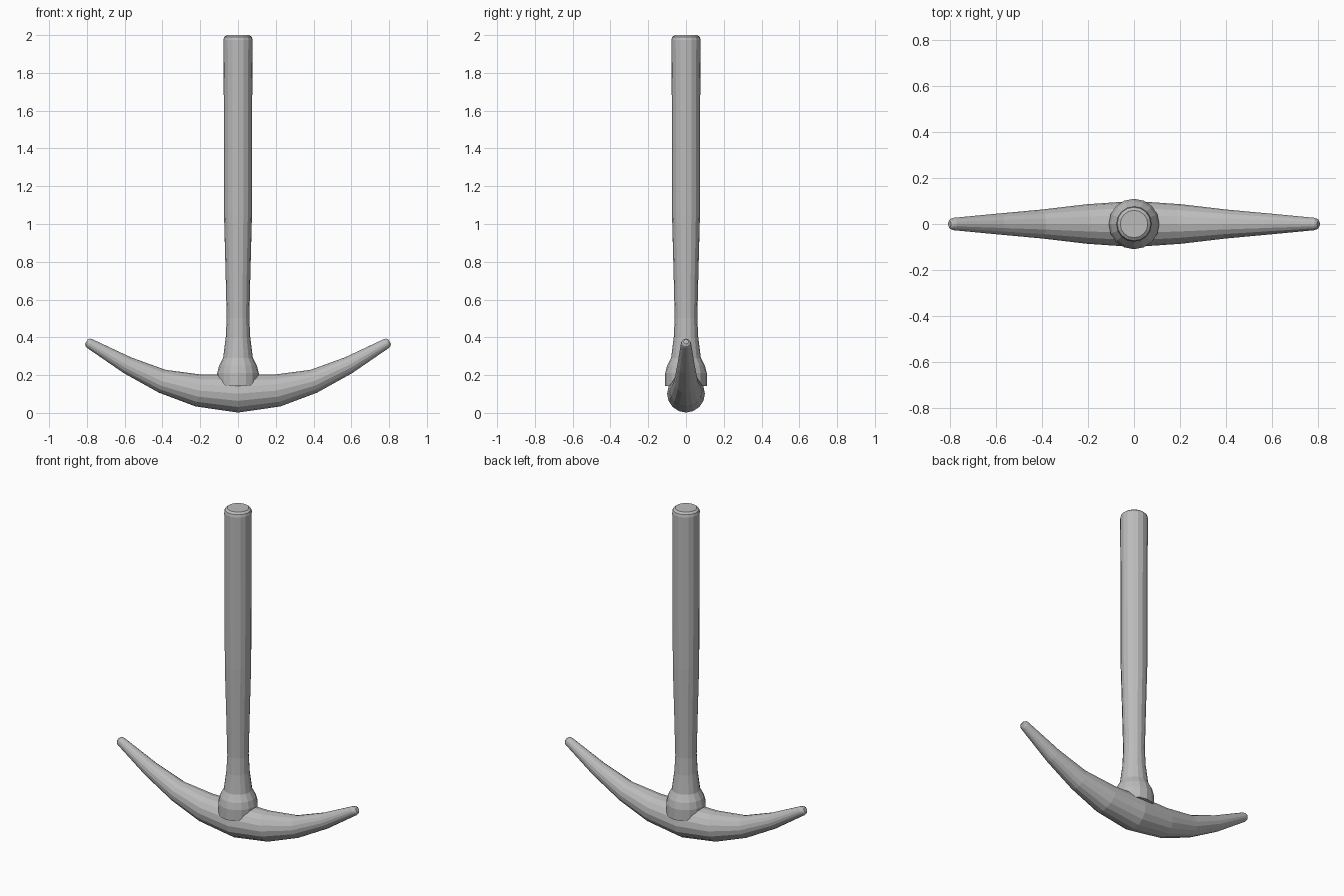
import bpy
import bmesh
from math import cos, sin, pi
from mathutils import Vector

SIDES = 16

cube = bpy.data.objects.get("Cube")
if cube:
    bpy.data.objects.remove(cube, do_unlink=True)

grey = bpy.data.materials.new("plain_grey")
grey.use_nodes = True
grey.diffuse_color = (0.5, 0.5, 0.5, 1)
grey.node_tree.nodes["Principled BSDF"].inputs["Base Color"].default_value = (0.5, 0.5, 0.5, 1)


def tube(name, stations):
    """Closed round tube through (x, z, direction, radius) stations in the xz plane."""
    bm = bmesh.new()
    rings = []
    for x, z, direction, radius in stations:
        d = Vector(direction).normalized()
        across = Vector((-d.y, 0, d.x))
        ring = []
        for i in range(SIDES):
            a = 2 * pi * i / SIDES
            offset = across * cos(a) + Vector((0, sin(a), 0))
            ring.append(bm.verts.new(Vector((x, 0, z)) + offset * radius))
        rings.append(ring)
    for low, high in zip(rings, rings[1:]):
        for i in range(SIDES):
            j = (i + 1) % SIDES
            bm.faces.new((low[i], low[j], high[j], high[i]))
    bm.faces.new(rings[0])
    bm.faces.new(rings[-1])
    bmesh.ops.recalc_face_normals(bm, faces=bm.faces)
    mesh = bpy.data.meshes.new(name)
    bm.to_mesh(mesh)
    bm.free()
    mesh.materials.append(grey)
    obj = bpy.data.objects.new(name, mesh)
    bpy.context.collection.objects.link(obj)
    return obj


# Handle with its swollen collar at the bottom: height, radius
profile = [(0.143, 0.11), (0.21, 0.11), (0.25, 0.1), (0.29, 0.079), (0.4, 0.065),
           (0.5, 0.06), (0.75, 0.066), (1.05, 0.074), (1.6, 0.075), (1.975, 0.077),
           (1.99, 0.073), (2.0, 0.06)]
tube("handle", [(0, z, (0, 1), r) for z, r in profile])

# Curved pick head: x, z, direction, radius for one half, then mirrored
half = [(0.205, 0.118, (1, 0.22), 0.086), (0.4, 0.167, (1, 0.28), 0.063),
        (0.585, 0.252, (1, 0.47), 0.046), (0.785, 0.367, (1, 0.57), 0.027),
        (0.796, 0.373, (1, 0.57), 0.023), (0.803, 0.377, (1, 0.57), 0.013)]
mirrored = [(-x, z, (d[0], -d[1]), r) for x, z, d, r in reversed(half)]
tube("pick_head", mirrored + [(0, 0.102, (1, 0), 0.1)] + half)
